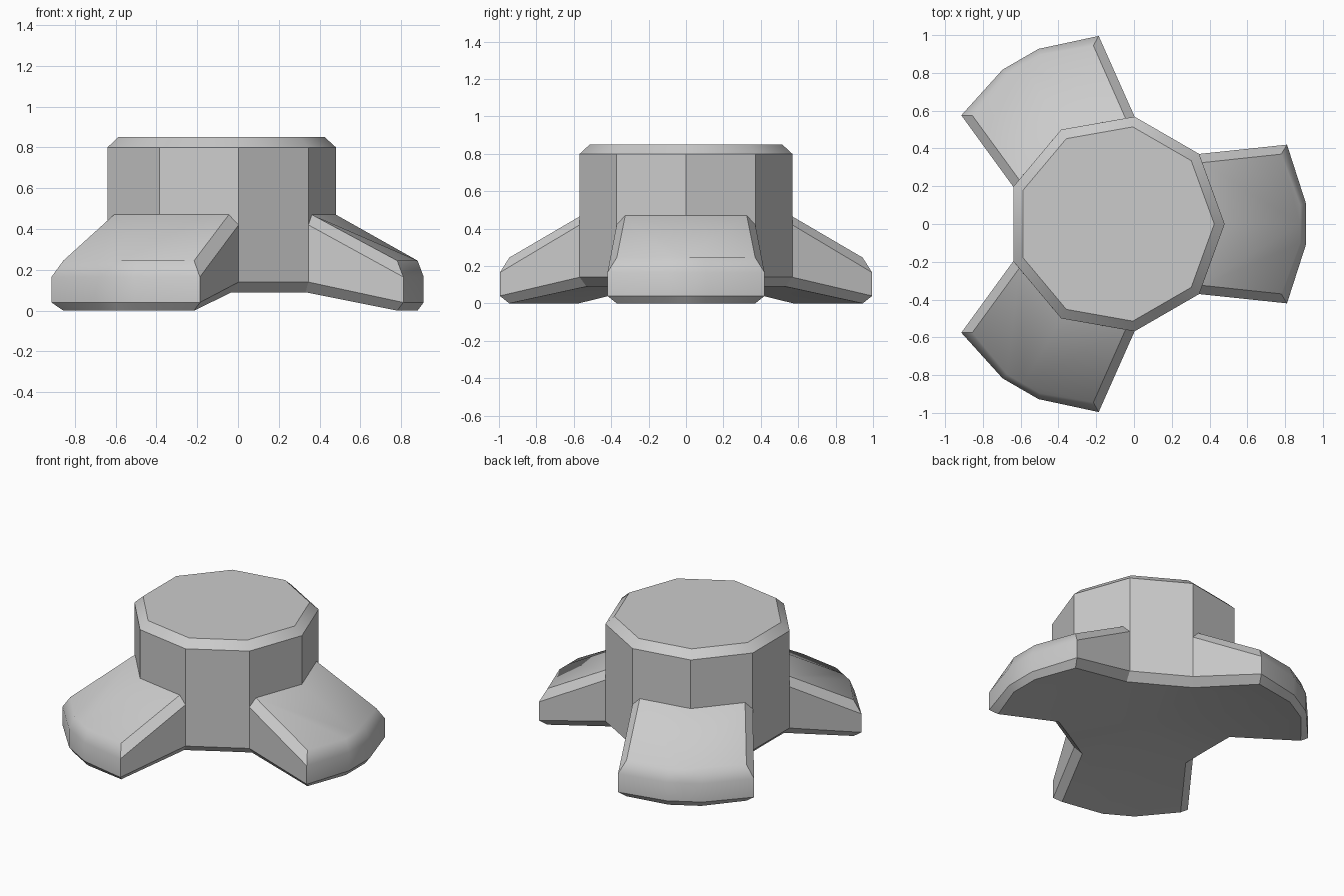
import bpy, bmesh
from math import cos, sin, radians
from mathutils import Vector, Matrix

if "Cube" in bpy.data.objects:
    bpy.data.objects.remove(bpy.data.objects["Cube"])

R, CX = 0.577, -0.097          # nine-sided body radius, centre offset


def polar(r, deg, z):
    return Vector((r * cos(radians(deg)), r * sin(radians(deg)), z))


def body_ring(r, z):
    # half a sector of the nonagon: leg axis, corner, middle of the free wall
    return [polar(r, 0, z), polar(r, 40, z), polar(r * cos(radians(20)), 60, z)]


def tip_ring(inset, z):
    # half of the foot's outer end: side corner, front corner, leg axis
    return [Vector(p) for p in ((0.907 - inset * 0.6, 0.42 - inset, z),
                                (1.007 - inset * 0.6, 0.11 - inset * 0.2, z),
                                (1.007 - inset * 0.6, 0, z))]


def strips(rings):
    return [[a[i], a[i + 1], b[i + 1], b[i]]
            for a, b in zip(rings, rings[1:]) for i in range(len(a) - 1)]


# Half-sector rings and joint points
cap, rim = body_ring(0.522, 0.85), body_ring(R, 0.80)
low = body_ring(R, 0.14)
lip, upper, lower, sole = (tip_ring(0.05, 0.245), tip_ring(0, 0.165),
                           tip_ring(0, 0.04), tip_ring(0.05, 0))
root_mid, shoulder = polar(R, 0, 0.47), polar(R, 40, 0.42)
root = Vector((0.459, 0.325, 0.47))
base_mid, base = Vector((0.428, 0, 0.09)), Vector((0.428, 0.323, 0.09))
base_wall = polar(0.492, 60, 0.09)

faces = strips([cap, rim]) + strips([lip, upper, lower, sole]) + [
    [Vector((0, 0, 0.85)), *cap],                           # top cap
    [rim[0], rim[1], shoulder, root, root_mid],             # wall above leg
    [rim[1], rim[2], low[2], low[1], shoulder],             # free wall
    [root_mid, root, *lip],                                 # leg top
    [root, shoulder, upper[0], lip[0]],                     # leg top chamfer
    [shoulder, low[1], lower[0], upper[0]],                 # leg side
    [low[1], base, sole[0], lower[0]],                      # leg bottom chamfer
    [low[1], low[2], base_wall, base],                      # body bottom chamfer
    [Vector((0, 0, 0.09)), base_wall, base, base_mid],      # body underside
    [base_mid, base, *sole],                                # leg underside
]

# Mirror the half sector and repeat it three times around the axis
bm = bmesh.new()
for k in range(3):
    for side in (1, -1):
        m = (Matrix.Translation((CX, 0, 0)) @ Matrix.Rotation(radians(120 * k), 4, 'Z')
             @ Matrix.Diagonal((1, side, 1, 1)))
        for f in faces:
            bm.faces.new([bm.verts.new(m @ p) for p in f])
bmesh.ops.remove_doubles(bm, verts=bm.verts[:], dist=0.0005)
bmesh.ops.recalc_face_normals(bm, faces=bm.faces[:])

mesh = bpy.data.meshes.new("three_footed_base")
bm.to_mesh(mesh)
bm.free()
obj = bpy.data.objects.new("three_footed_base", mesh)
bpy.context.collection.objects.link(obj)
bpy.context.view_layer.objects.active = obj
obj.select_set(True)
bpy.ops.object.shade_smooth_by_angle(angle=radians(30))

# The upper lip of each foot stays softly shaded
for e in mesh.edges:
    if all(abs(mesh.vertices[v].co.z - 0.245) < 0.001 for v in e.vertices):
        e.use_edge_sharp = False
